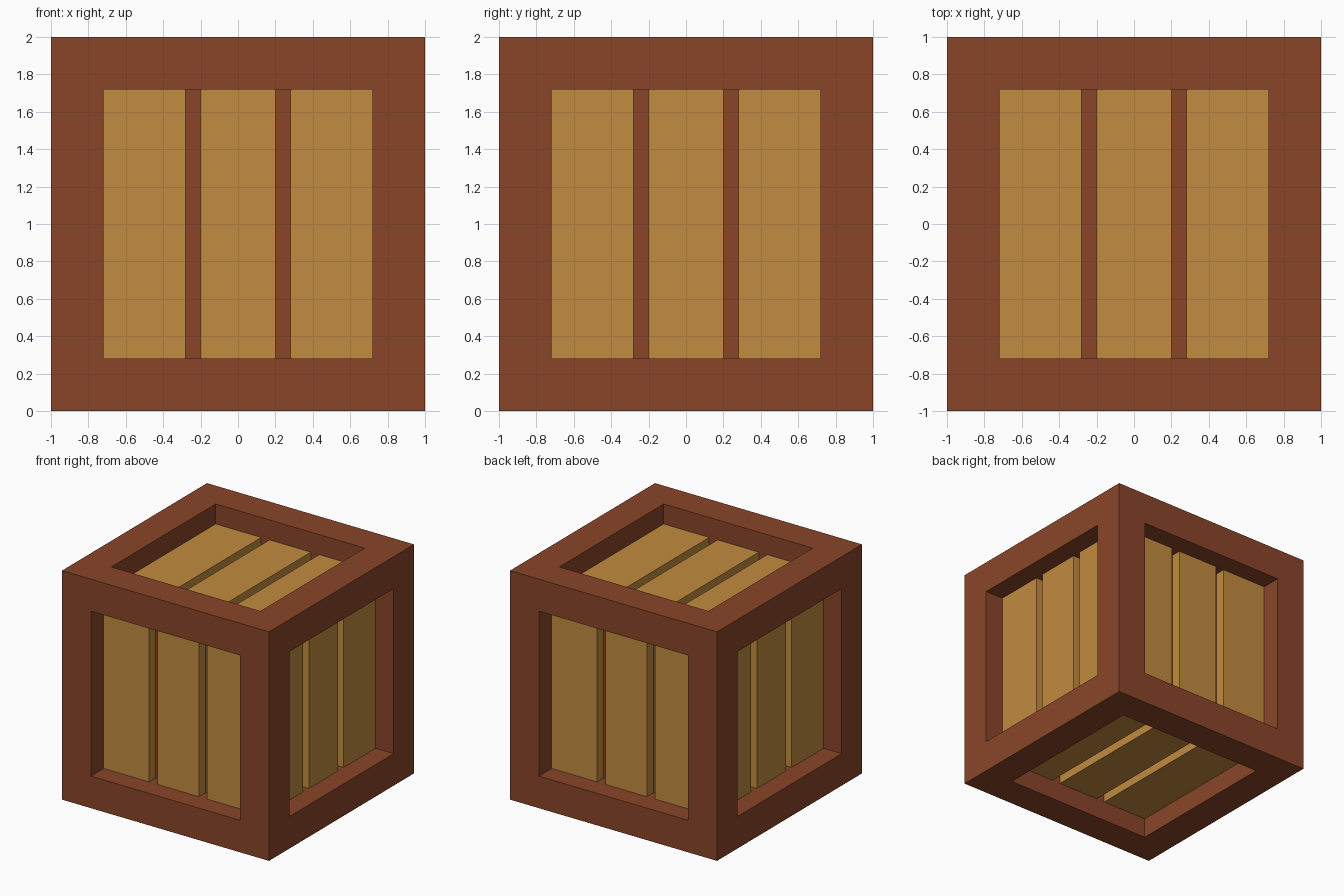
import bpy, bmesh
from mathutils import Matrix, Vector

if "Cube" in bpy.data.objects:
    bpy.data.objects.remove(bpy.data.objects["Cube"])

HALF, OPEN = 1.0, 0.72          # half size of crate, half size of each opening
PLANK, FLOOR = 0.825, 0.735     # distance of plank face / pocket floor from centre


def material(name, rgb):
    m = bpy.data.materials.new(name)
    m.diffuse_color = (*rgb, 1)
    m.use_nodes = True
    m.node_tree.nodes["Principled BSDF"].inputs["Base Color"].default_value = m.diffuse_color
    return m


frame_mat = material("dark red wood", (0.255, 0.060, 0.022))
plank_mat = material("golden wood", (0.54, 0.260, 0.050))


def add_object(name, bm, mat):
    bmesh.ops.recalc_face_normals(bm, faces=bm.faces)
    me = bpy.data.meshes.new(name)
    bm.to_mesh(me)
    bm.free()
    me.materials.append(mat)
    ob = bpy.data.objects.new(name, me)
    bpy.context.collection.objects.link(ob)
    return ob


# Frame: cube with a square pocket sunk into every side
bm = bmesh.new()
bmesh.ops.create_cube(bm, size=2 * HALF)
sides = list(bm.faces)
bmesh.ops.inset_individual(bm, faces=sides, thickness=HALF - OPEN, use_even_offset=True)
for f in sides:
    n = f.normal.copy()
    floor = bmesh.ops.extrude_discrete_faces(bm, faces=[f])["faces"][0]
    bmesh.ops.translate(bm, verts=floor.verts, vec=-n * (HALF - FLOOR))
frame = add_object("crate_frame", bm, frame_mat)
frame.location.z = HALF

# Planks: three per side; u runs across the planks, v along them, n outwards
X, Y, Z = Vector((1, 0, 0)), Vector((0, 1, 0)), Vector((0, 0, 1))
panels = {"front": (X, Z, -Y), "back": (X, Z, Y), "right": (Y, Z, X),
          "left": (Y, Z, -X), "top": (X, Y, Z), "bottom": (X, Y, -Z)}
for side, (u, v, n) in panels.items():
    bm = bmesh.new()
    for a, b in ((-OPEN, -0.28), (-0.2, 0.2), (0.28, OPEN)):
        basis = Matrix((u * (b - a), v * 2 * OPEN, n * (PLANK - FLOOR))).transposed().to_4x4()
        centre = u * (a + b) / 2 + n * (PLANK + FLOOR) / 2
        bmesh.ops.create_cube(bm, size=1, matrix=Matrix.Translation(centre) @ basis)
    add_object(side + "_planks", bm, plank_mat).location.z = HALF
